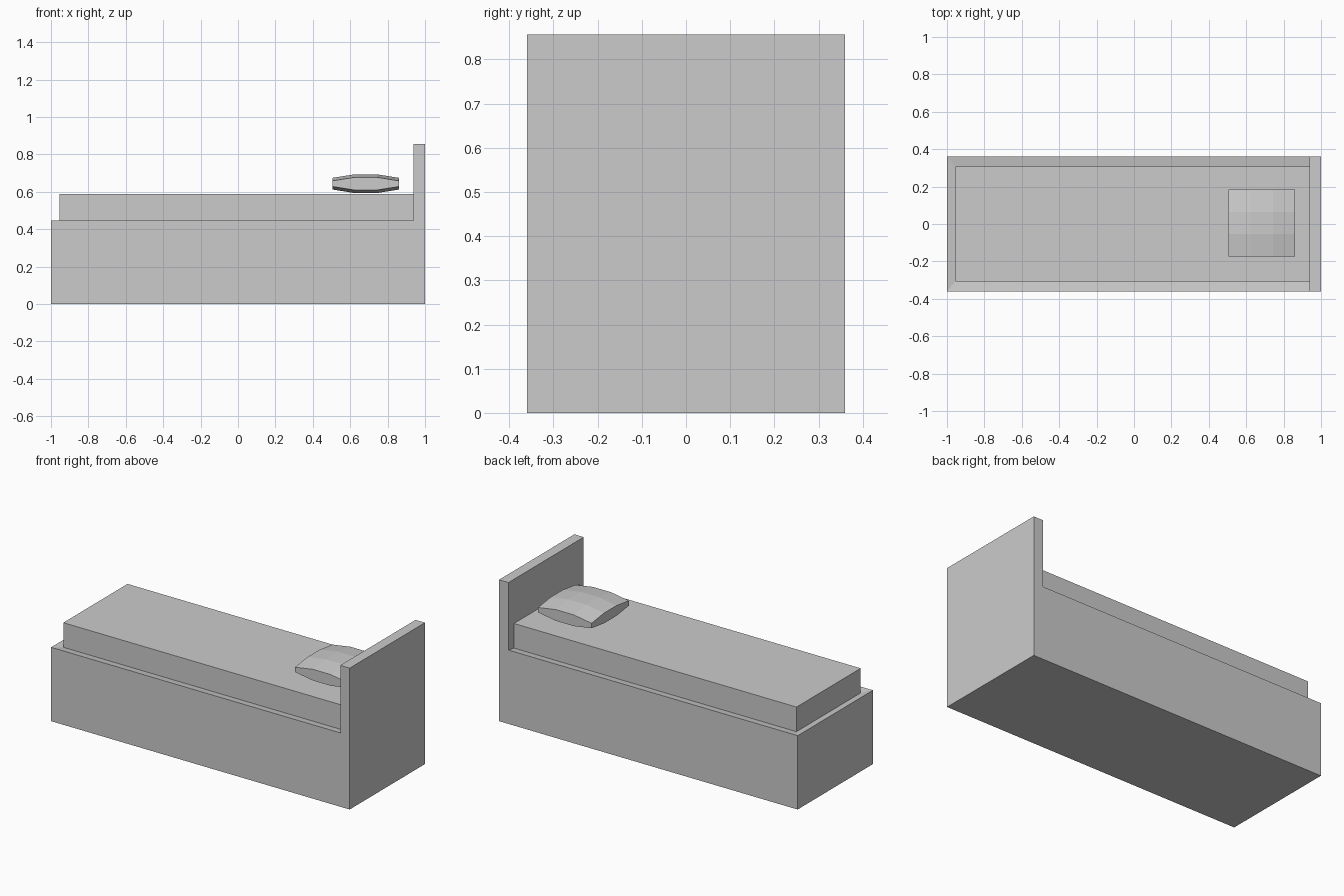
import bpy
import bmesh

cube = bpy.data.objects.get("Cube")
if cube:
    bpy.data.objects.remove(cube, do_unlink=True)

GREY = (0.6, 0.6, 0.6, 1.0)
grey = bpy.data.materials.new("plain_grey")
grey.use_nodes = True
grey.diffuse_color = GREY
grey.node_tree.nodes["Principled BSDF"].inputs["Base Color"].default_value = GREY


def finish(bm, name):
    """Turn a bmesh into a flat-shaded object with the grey material."""
    bmesh.ops.recalc_face_normals(bm, faces=bm.faces)
    mesh = bpy.data.meshes.new(name)
    bm.to_mesh(mesh)
    bm.free()
    mesh.materials.append(grey)
    obj = bpy.data.objects.new(name, mesh)
    bpy.context.scene.collection.objects.link(obj)
    return obj


def box(bm, low, high):
    """Add a box between two opposite corners."""
    verts = bmesh.ops.create_cube(bm, size=1)["verts"]
    for v in verts:
        for i in range(3):
            v.co[i] = high[i] if v.co[i] > 0 else low[i]


HALF_WIDTH = 0.36
RIM_Z = 0.447
BOARD_X = 0.937          # inner face of the headboard
HEAD_Z = 0.856
MATTRESS_X = -0.955
MATTRESS_Y = 0.307
RECESS = 0.008

# Bed base and headboard: one L-shaped side profile extruded across the width
bm = bmesh.new()
profile = [(-1, 0), (1, 0), (1, HEAD_Z), (BOARD_X, HEAD_Z), (BOARD_X, RIM_Z), (-1, RIM_Z)]
side = bm.faces.new([bm.verts.new((x, -HALF_WIDTH, z)) for x, z in profile])
extruded = bmesh.ops.extrude_face_region(bm, geom=[side])["geom"]
for v in extruded:
    if isinstance(v, bmesh.types.BMVert):
        v.co.y = HALF_WIDTH
bmesh.ops.recalc_face_normals(bm, faces=bm.faces)

# Rim: the bed top slopes slightly inwards to the foot of the mattress
bm.faces.ensure_lookup_table()
top = next(f for f in bm.faces
           if f.normal.z > 0.9 and abs(f.calc_center_median().z - RIM_Z) < 0.01)
bmesh.ops.inset_region(bm, faces=[top], thickness=0.05)
for v in top.verts:
    v.co.x = MATTRESS_X if v.co.x < 0 else BOARD_X
    v.co.y = MATTRESS_Y if v.co.y > 0 else -MATTRESS_Y
    v.co.z = RIM_Z - RECESS
finish(bm, "bed_base_and_headboard")

# Mattress
bm = bmesh.new()
box(bm, (MATTRESS_X, -MATTRESS_Y, RIM_Z - RECESS), (BOARD_X, MATTRESS_Y, 0.588))
finish(bm, "mattress")

# Pillow: a box cut in thirds, its inner rows puffed out above and below
bm = bmesh.new()
box(bm, (-1, -1, -1), (1, 1, 1))
flat_edges = [e for e in bm.edges if abs(e.verts[0].co.z - e.verts[1].co.z) < 0.01]
bmesh.ops.subdivide_edges(bm, edges=flat_edges, cuts=2, use_grid_fill=True)
for v in bm.verts:
    inner_x = abs(v.co.x) < 0.9
    inner_y = abs(v.co.y) < 0.9
    half_height = 0.015 + 0.019 * inner_x + 0.016 * inner_y
    v.co.z = half_height if v.co.z > 0 else -half_height
    v.co.x *= 0.179
    v.co.y *= 0.179
pillow = finish(bm, "pillow")
pillow.location = (0.683, 0.005, 0.643)
